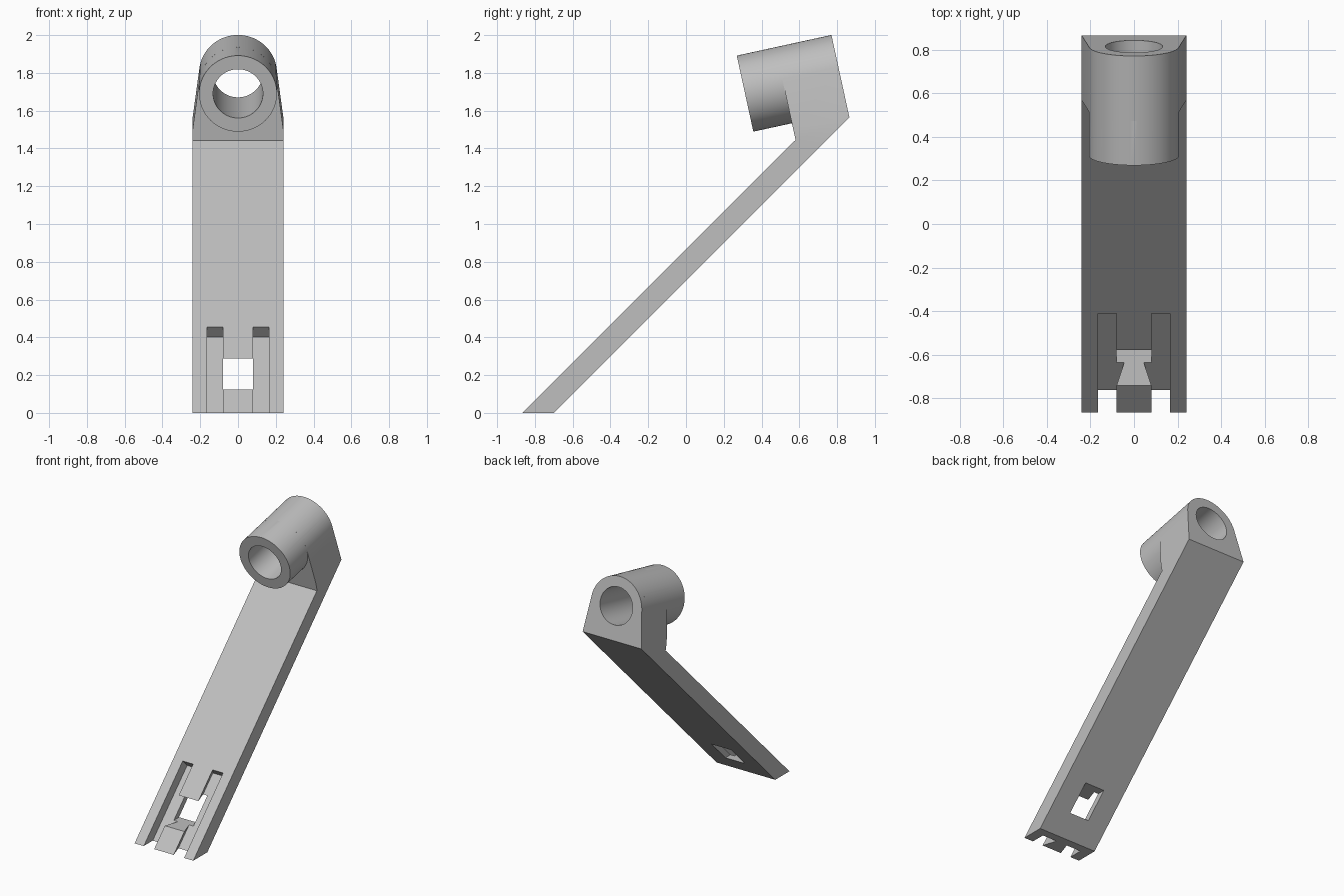
import bpy, bmesh, math
from mathutils import Vector

if "Cube" in bpy.data.objects:
    bpy.data.objects.remove(bpy.data.objects["Cube"], do_unlink=True)

grey = bpy.data.materials.new("light_grey")
grey.use_nodes = True
colour = (0.52, 0.52, 0.52, 1)
grey.diffuse_color = colour
grey.node_tree.nodes["Principled BSDF"].inputs["Base Color"].default_value = colour

X = Vector((1, 0, 0))


def prism(name, profile, origin, e1, e2, along, start, end):
    """Extrude a flat profile, given on axes e1 and e2, in one direction."""
    bm = bmesh.new()
    verts = [bm.verts.new(origin + e1 * p + e2 * q + along * start) for p, q in profile]
    face = bm.faces.new(verts)
    new = bmesh.ops.extrude_face_region(bm, geom=[face])["geom"]
    moved = [g for g in new if isinstance(g, bmesh.types.BMVert)]
    bmesh.ops.translate(bm, verts=moved, vec=along * (end - start))
    bmesh.ops.recalc_face_normals(bm, faces=bm.faces)
    mesh = bpy.data.meshes.new(name)
    bm.to_mesh(mesh)
    bm.free()
    mesh.materials.append(grey)
    obj = bpy.data.objects.new(name, mesh)
    bpy.context.collection.objects.link(obj)
    return obj


def combine(obj, tool, operation):
    """Apply a boolean and remove the tool."""
    mod = obj.modifiers.new(operation, "BOOLEAN")
    mod.operation, mod.object, mod.solver = operation, tool, "EXACT"
    bpy.context.view_layer.objects.active = obj
    bpy.ops.object.modifier_apply(modifier=mod.name)
    bpy.data.objects.remove(tool, do_unlink=True)


def arc(radius, first, last, steps):
    return [(radius * math.cos(first + (last - first) * i / steps),
             radius * math.sin(first + (last - first) * i / steps)) for i in range(steps + 1)]


# Frames: the arm leans at 45 degrees, the tube is tilted more gently
half_width, tube_r, bore_r = 0.24, 0.206, 0.132
tilt = math.radians(12.3)
axis = Vector((0, math.cos(tilt), math.sin(tilt)))
up = Vector((0, -math.sin(tilt), math.cos(tilt)))
slope = Vector((0, 1, 1)).normalized()
outward = Vector((0, -1, 1)).normalized()
corner = Vector((0, 0.865, 1.565))
drop = 0.24
centre = corner + up * drop
foot = Vector((0, -0.865, 0))

# Sloping arm, cut level at its foot
side = [(-0.865, 0), (-0.70, 0), (0.865, 1.565), (0.575, 1.44)]
arm = prism("angled_arm_with_tube", side, Vector(), Vector((0, 1, 0)), Vector((0, 0, 1)),
            X, -half_width, half_width)

# Head block with sides tapering tangentially into the tube
tangent = math.acos(tube_r / math.hypot(half_width, drop)) - math.atan2(drop, half_width)
outline = [(-half_width, -drop), (-half_width, -0.35), (half_width, -0.35), (half_width, -drop)]
outline += arc(tube_r, tangent, math.pi - tangent, 36)
block = prism("head_block", outline, centre, X, up, axis, -0.304, 0)

# Trim the block flush with the underside of the arm
bm = bmesh.new()
bm.from_mesh(block.data)
cut = bmesh.ops.bisect_plane(bm, geom=bm.verts[:] + bm.edges[:] + bm.faces[:], dist=1e-5,
                             plane_co=corner, plane_no=-outward, clear_outer=True)
bmesh.ops.holes_fill(bm, edges=[e for e in bm.edges if e.is_boundary])
bmesh.ops.recalc_face_normals(bm, faces=bm.faces)
bm.to_mesh(block.data)
bm.free()
combine(arm, block, "UNION")

# Tube and its bore
tube = prism("tube", arc(tube_r, 0, math.tau, 72)[:-1], centre, X, up, axis, -0.513, -0.05)
combine(arm, tube, "UNION")
bore = prism("bore", arc(bore_r, 0, math.tau, 64)[:-1], centre, X, up, axis, -0.7, 0.2)
combine(arm, bore, "DIFFERENCE")

# Two undercut slots leaving a dovetail tongue between them
for s in (-1, 1):
    section = [(s * x, d) for x, d in
               ((0.08, 0.03), (0.165, 0.03), (0.165, -0.074), (0.045, -0.074), (0.08, 0))]
    slot = prism("slot", section, foot, X, outward, slope, -0.3, 0.643)
    combine(arm, slot, "DIFFERENCE")

# Level window through the tongue
window = prism("window", [(-0.08, 0.125), (0.08, 0.125), (0.08, 0.288), (-0.08, 0.288)],
               Vector(), X, Vector((0, 0, 1)), Vector((0, 1, 0)), -1, -0.2)
combine(arm, window, "DIFFERENCE")

bpy.ops.object.select_all(action="DESELECT")
arm.select_set(True)
bpy.context.view_layer.objects.active = arm
bpy.ops.object.shade_smooth_by_angle(angle=math.radians(20))
